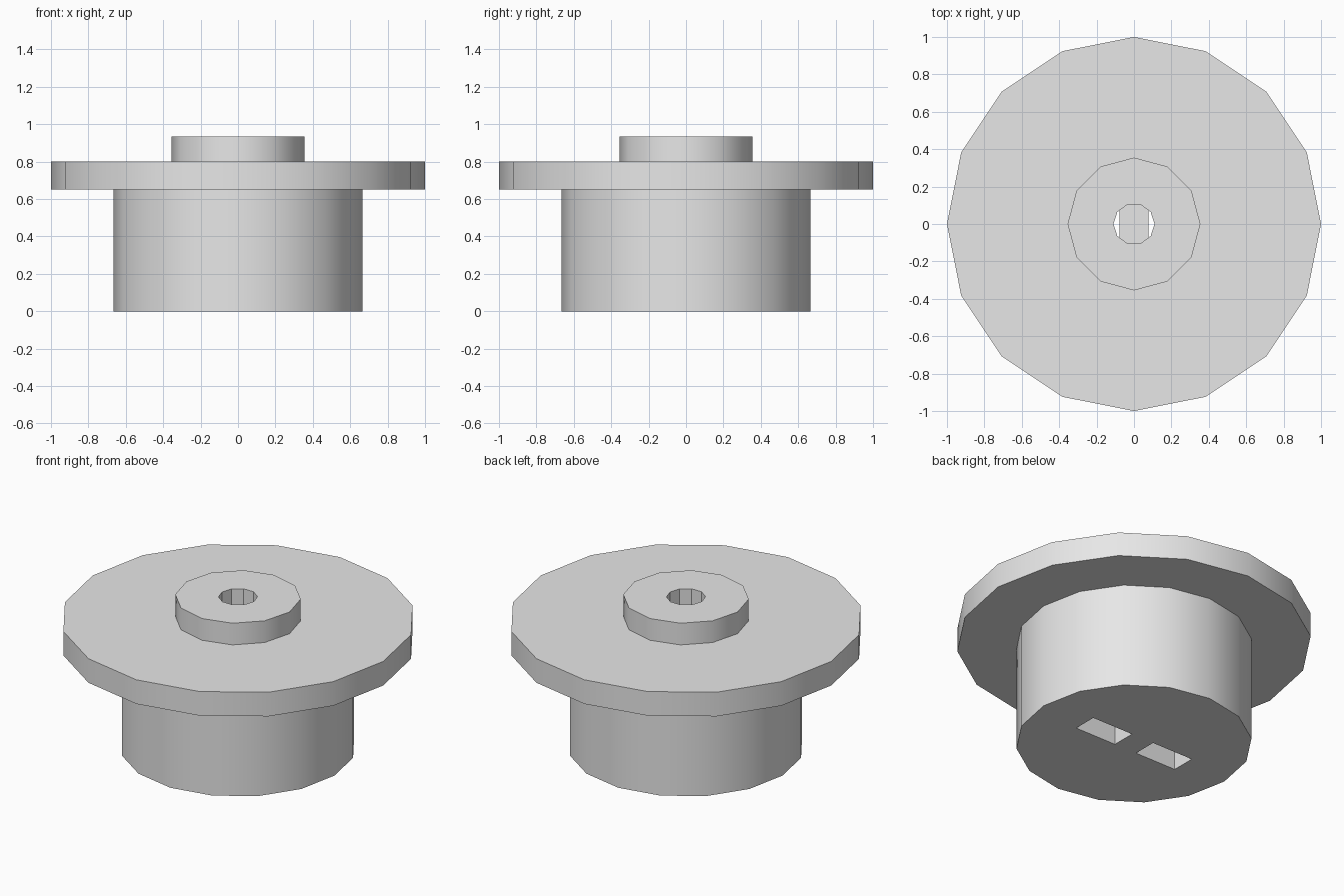
import bpy
import math

cube = bpy.data.objects.get("Cube")
if cube:
    bpy.data.objects.remove(cube, do_unlink=True)

grey = bpy.data.materials.new("plain_grey")
grey.use_nodes = True
grey.diffuse_color = (0.8, 0.8, 0.8, 1)
grey.node_tree.nodes["Principled BSDF"].inputs["Base Color"].default_value = (0.8, 0.8, 0.8, 1)


def prism(name, sides, radius, bottom, top):
    """Upright prism with a corner on the x axis."""
    bpy.ops.mesh.primitive_cylinder_add(
        vertices=sides, radius=radius, depth=top - bottom,
        location=(0, 0, (bottom + top) / 2),
        rotation=(0, 0, math.pi / 2))
    obj = bpy.context.object
    obj.name = name
    obj.data.materials.append(grey)
    return obj


def box(name, center, size):
    bpy.ops.mesh.primitive_cube_add(size=1, location=center)
    obj = bpy.context.object
    obj.name = name
    obj.scale = size
    obj.data.materials.append(grey)
    return obj


def cut(part, cutters):
    bpy.ops.object.select_all(action="DESELECT")
    part.select_set(True)
    bpy.context.view_layer.objects.active = part
    for cutter in cutters:
        mod = part.modifiers.new("cut", "BOOLEAN")
        mod.operation = "DIFFERENCE"
        mod.solver = "EXACT"
        mod.object = cutter
        bpy.ops.object.modifier_apply(modifier=mod.name)
    bpy.ops.object.shade_smooth_by_angle(angle=math.radians(31))


# Stacked body: drum, wide flange and raised hub
drum = prism("drum", 16, 0.665, 0, 0.65)
flange = prism("flange", 16, 1.0, 0.65, 0.80)
hub = prism("hub", 12, 0.355, 0.80, 0.935)

# Central bore from above and two slots from below that meet it
bore = prism("bore_cutter", 10, 0.11, 0.45, 1.1)
slots = [box("slot_cutter", (side * 0.22, 0, 0.2), (0.285, 0.15, 0.6))
         for side in (-1, 1)]

cut(drum, [bore] + slots)
cut(flange, [bore])
cut(hub, [bore])

for cutter in [bore] + slots:
    bpy.data.objects.remove(cutter, do_unlink=True)
